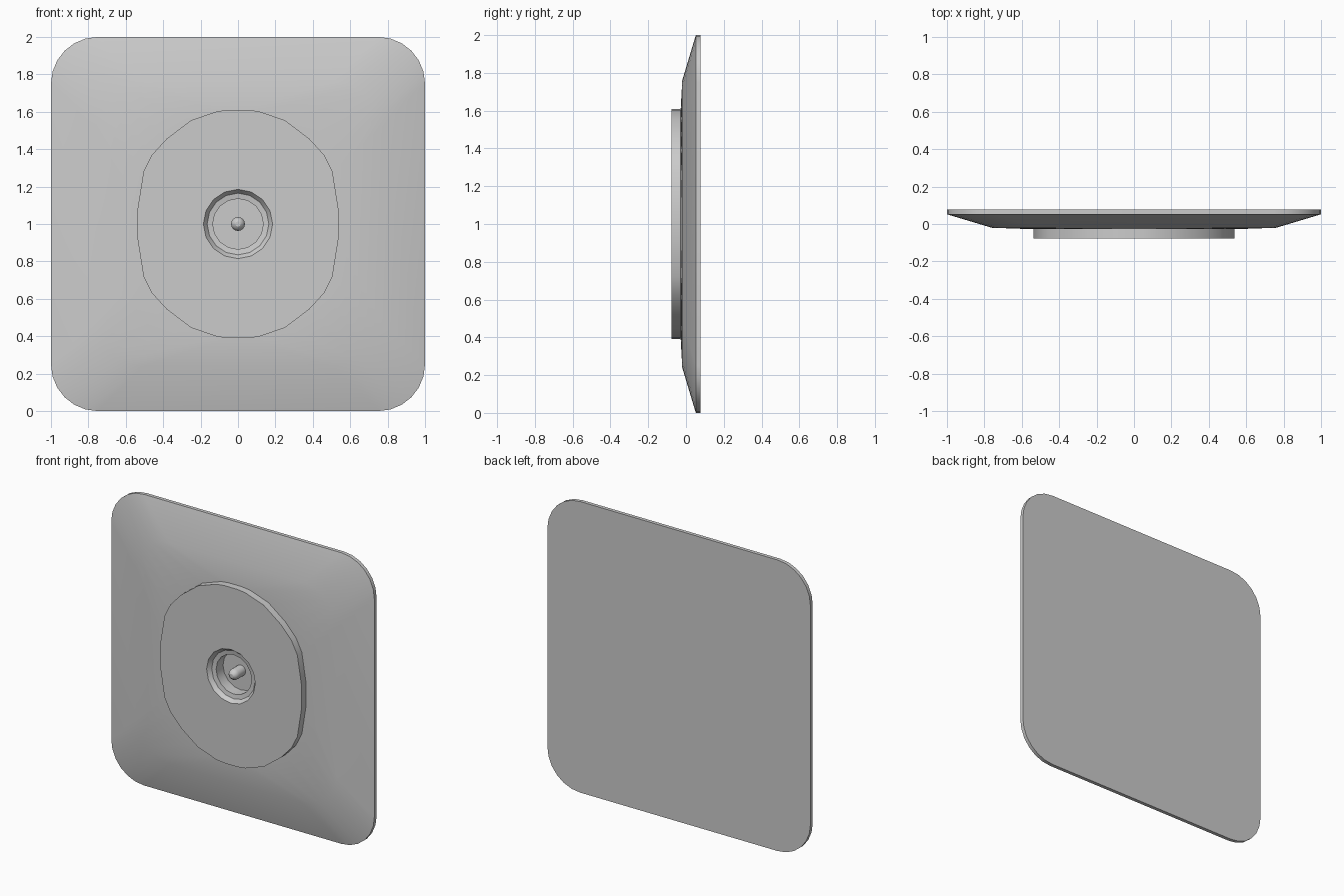
import bpy, bmesh
from math import cos, sin, pi

if "Cube" in bpy.data.objects:
    bpy.data.objects.remove(bpy.data.objects["Cube"])

CZ = 1.0  # height of the plate centre


def rounded_square(half, r, y, n=7):
    pts = []
    for q in range(4):
        mid = q * pi / 2 + pi / 4
        cx = (half - r) * (1 if cos(mid) > 0 else -1)
        cz = (half - r) * (1 if sin(mid) > 0 else -1)
        for i in range(n):
            a = q * pi / 2 + i * pi / 2 / (n - 1)
            pts.append((cx + r * cos(a), y, CZ + cz + r * sin(a)))
    return pts


def oval(y):
    quarter = [(.537, .08), (.505, .28), (.46, .37), (.38, .457),
               (.25, .555), (.11, .603), (.05, .61)]
    left = [(-x, z) for x, z in reversed(quarter)]
    top = quarter + left
    return [(x, y, CZ + z) for x, z in top + [(-x, -z) for x, z in top]]


def circle(r, y, n=16):
    return [(r * cos(2 * pi * i / n), y, CZ + r * sin(2 * pi * i / n)) for i in range(n)]


def add_loops(bm, loops, back=False, front=False):
    """Skin a series of equal-count outlines, with optional end caps."""
    rings = [[bm.verts.new(p) for p in loop] for loop in loops]
    for a, b in zip(rings, rings[1:]):
        n = len(a)
        for i in range(n):
            j = (i + 1) % n
            bm.faces.new((a[i], a[j], b[j], b[i]))
    if back:
        bm.faces.new(rings[0][::-1])
    if front:
        bm.faces.new(rings[-1])
    return rings


def ring_edges(bm, ring):
    return [bm.edges.get((ring[i - 1], ring[i])) for i in range(len(ring))]


def finish(name, bm):
    mesh = bpy.data.meshes.new(name)
    bm.to_mesh(mesh)
    bm.free()
    ob = bpy.data.objects.new(name, mesh)
    bpy.context.collection.objects.link(ob)
    bpy.ops.object.select_all(action='DESELECT')
    ob.select_set(True)
    bpy.context.view_layer.objects.active = ob
    bpy.ops.object.shade_smooth_by_angle(angle=pi / 6)


# wall plate: thin rim, bevelled slope, nearly flat front
bm = bmesh.new()
add_loops(bm, [rounded_square(1, .25, .077), rounded_square(1, .25, .052),
               rounded_square(.76, .25, -.02), oval(-.028)], back=True)
finish("wall_plate", bm)

# raised oval boss with the stepped socket sunk into it
bm = bmesh.new()
boss = add_loops(bm, [oval(-.028), oval(-.077)])
socket = add_loops(bm, [circle(.185, -.077), circle(.165, -.05),
                        circle(.135, -.045), circle(.135, .03)], front=True)
face = bmesh.ops.bridge_loops(
    bm, edges=ring_edges(bm, boss[-1]) + ring_edges(bm, socket[0]))["faces"]
for f in face:
    f.normal_update()
    if f.normal.y > 0:
        f.normal_flip()
finish("socket_boss", bm)

# round-tipped centre pin
bm = bmesh.new()
R = .037
dome = [circle(R * cos(t), -.038 - R * sin(t)) for t in (0, .4, .8, 1.2)]
add_loops(bm, [circle(R, .03)] + dome, front=True)
finish("centre_pin", bm)
